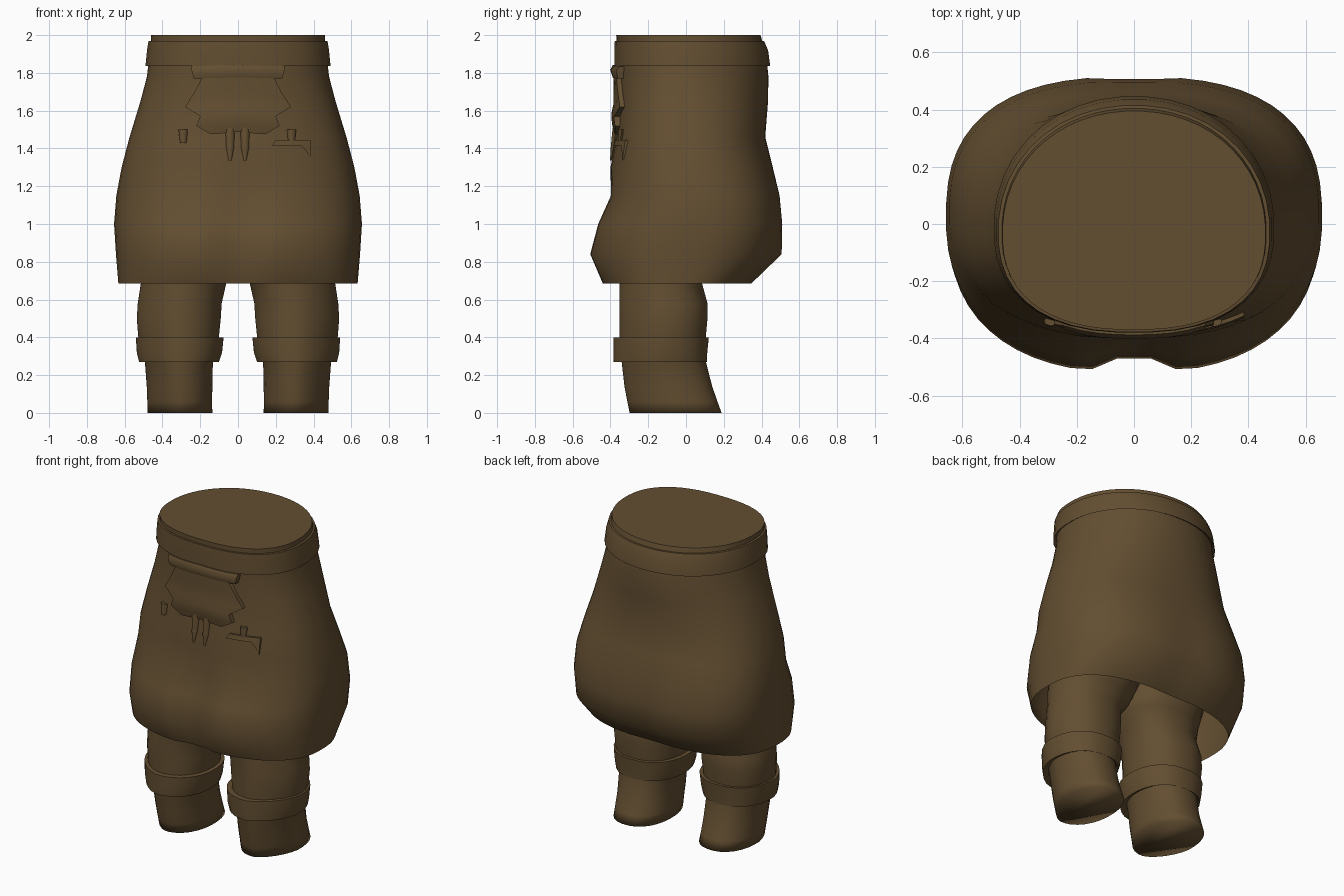
import bpy, bmesh, math

if "Cube" in bpy.data.objects:
    bpy.data.objects.remove(bpy.data.objects["Cube"])

brown = bpy.data.materials.new("brown")
brown.diffuse_color = (0.125, 0.077, 0.031, 1)
brown.use_nodes = True
brown.node_tree.nodes["Principled BSDF"].inputs["Base Color"].default_value = brown.diffuse_color


def finish(name, bm, angle=50):
    bmesh.ops.recalc_face_normals(bm, faces=bm.faces)
    me = bpy.data.meshes.new(name)
    bm.to_mesh(me)
    bm.free()
    me.materials.append(brown)
    ob = bpy.data.objects.new(name, me)
    bpy.context.collection.objects.link(ob)
    bpy.ops.object.select_all(action='DESELECT')
    ob.select_set(True)
    bpy.context.view_layer.objects.active = ob
    bpy.ops.object.shade_smooth_by_angle(angle=math.radians(angle))
    return ob


def dent(x, z):
    """Centre crease, strongest around the bulge above the hem."""
    t = min(1, max(0, (0.16 - abs(x)) / 0.10))
    return t * max(0, 1 - abs(z - 0.88) / 0.4)


def body_shape(z):
    """Back roundness and depth of the widest line; rounder toward the waist."""
    t = min(1, max(0, (z - 1.0) / 0.75))
    return 2.6 - 0.52 * t, -0.045 * t


def ring(row, count, powers=None, crease=False):
    """Rounded cross-section from (z, x min, x max, y front, y back).
    powers: front right, front left, back; body shape when None."""
    z, x0, x1, yf, yb = row
    cx, cy, hw = (x0 + x1) / 2, (yf + yb) / 2, (x1 - x0) / 2
    if powers:
        fr, fl, back = powers
    else:
        fr = fl = 2.4
        back, shift = body_shape(z)
        cy += shift
    pts = []
    for i in range(count):
        a = 2 * math.pi * (i + 0.5) / count
        c, s = math.cos(a), math.sin(a)
        n = back if s > 0 else (fr if c > 0 else fl)
        x = cx + hw * math.copysign(abs(c) ** (2 / n), c)
        y = cy + ((yb - cy) if s > 0 else (yf - cy)) * abs(s) ** (2 / n)
        if crease:
            y += dent(x, z) * (0.055 if s < 0 else -0.013)
        pts.append((x, y, z))
    return pts


def loft(name, rows, count, bottom=False, top=False, angle=50, **kw):
    bm = bmesh.new()
    rings = [[bm.verts.new(p) for p in ring(r, count, **kw)] for r in rows]
    for a, b in zip(rings, rings[1:]):
        for i in range(count):
            j = (i + 1) % count
            bm.faces.new((a[i], a[j], b[j], b[i]))
    if bottom:
        bm.faces.new(rings[0])
    if top:
        bm.faces.new(rings[-1])
    return finish(name, bm, angle)


# Skirted body, open at the hem and capped at the waist
body = [(z, -w, w, f, b) for z, w, f, b in [
    (0.685, 0.634, -0.45, 0.35), (0.84, 0.647, -0.52, 0.512),
    (1.00, 0.657, -0.475, 0.515), (1.15, 0.645, -0.405, 0.50),
    (1.30, 0.617, -0.40, 0.46), (1.46, 0.575, -0.37, 0.42),
    (1.65, 0.517, -0.36, 0.435), (1.78, 0.483, -0.36, 0.437),
    (1.90, 0.468, -0.365, 0.425), (2.0, 0.46, -0.37, 0.395)]]
loft("skirt_body", body, 56, top=True, crease=True)

# Waistband
loft("waistband", [(1.86, -0.46, 0.46, -0.35, 0.41), (1.837, -0.491, 0.491, -0.38, 0.447),
                   (1.92, -0.483, 0.483, -0.38, 0.436), (1.968, -0.475, 0.475, -0.378, 0.415),
                   (1.972, -0.45, 0.45, -0.35, 0.38)], 40, angle=40)

# Legs and leg bands, with the outer front corner cut rounder
leg = [(0.0, 0.135, 0.479, -0.30, 0.19), (0.06, 0.136, 0.481, -0.312, 0.168),
       (0.14, 0.135, 0.484, -0.327, 0.14), (0.27, 0.132, 0.494, -0.342, 0.107),
       (0.33, 0.11, 0.515, -0.352, 0.10), (0.40, 0.10, 0.529, -0.354, 0.106),
       (0.50, 0.09, 0.537, -0.354, 0.115), (0.58, 0.085, 0.532, -0.354, 0.115),
       (0.69, 0.06, 0.515, -0.354, 0.085), (0.78, 0.0, 0.52, -0.36, 0.11),
       (0.95, -0.05, 0.53, -0.34, 0.2)]
band = [(0.29, 0.14, 0.48, -0.33, 0.08), (0.27, 0.100, 0.525, -0.384, 0.112),
        (0.32, 0.083, 0.537, -0.386, 0.114), (0.398, 0.075, 0.542, -0.386, 0.122),
        (0.40, 0.12, 0.50, -0.33, 0.09)]
for side, s in (("right", 1), ("left", -1)):
    def flip(rows):
        return rows if s > 0 else [(z, -b, -a, f, k) for z, a, b, f, k in rows]
    powers = (1.6, 2.1, 2.25) if s > 0 else (2.1, 1.6, 2.25)
    loft("leg_" + side, flip(leg), 28, bottom=True, top=True, angle=120, powers=powers)
    loft("leg_band_" + side, flip(band), 28, angle=40, powers=powers)


def front_y(x, z):
    """Depth of the body's front at a given point."""
    for a, b in zip(body, body[1:]):
        if a[0] <= z <= b[0]:
            t = (z - a[0]) / (b[0] - a[0])
            w, f, k = (a[i] + (b[i] - a[i]) * t for i in (2, 3, 4))
            cy = (f + k) / 2 + body_shape(z)[1]
            d = max(0, 1 - abs(x / w) ** 2.4) ** (1 / 2.4)
            return cy - (cy - f) * d + 0.055 * dent(x, z)


def plate(name, rows, cols=8, droop=0.0, angle=60):
    """Raised panel that follows the body; rows are (z, x min, x max, lift)."""
    bm = bmesh.new()
    grid = []
    for z, x0, x1, lift in rows:
        line = []
        for i in range(cols + 1):
            x = x0 + (x1 - x0) * i / cols
            zz = z + droop * (1 - abs(2 * i / cols - 1))
            line.append(bm.verts.new((x, front_y(x, zz) - lift, zz)))
        grid.append(line)
    for a, b in zip(grid, grid[1:]):
        for i in range(cols):
            bm.faces.new((a[i], a[i + 1], b[i + 1], b[i]))
    # rim sinks into the body
    rim = [e for e in bm.edges if e.is_boundary]
    new = bmesh.ops.extrude_edge_only(bm, edges=rim)["geom"]
    for v in new:
        if isinstance(v, bmesh.types.BMVert):
            v.co.y = front_y(v.co.x, v.co.z) + 0.008
    return finish(name, bm, angle)


# Front ornament: upper flap and scalloped panel
plate("ornament_flap", [(1.835, -0.25, 0.25, 0.025), (1.81, -0.245, 0.245, 0.04),
                        (1.77, -0.235, 0.235, 0.028)], droop=0.006)
plate("ornament_panel", [(1.775, -0.19, 0.19, 0.025), (1.69, -0.235, 0.235, 0.024),
                         (1.62, -0.28, 0.28, 0.024), (1.57, -0.20, 0.20, 0.032),
                         (1.52, -0.22, 0.22, 0.026), (1.475, -0.145, 0.145, 0.012)], droop=0.012)


def peg(name, x, z_top, z_low, r_top, r_low, sides=8):
    """Tapered hanging piece resting on the body."""
    bm = bmesh.new()
    bmesh.ops.create_cone(bm, cap_ends=True, segments=sides, radius1=r_low, radius2=r_top,
                          depth=z_top - z_low)
    for v in bm.verts:
        z = v.co.z + (z_top + z_low) / 2
        v.co = (v.co.x + x, v.co.y * 0.7 + front_y(x, z) - 0.004, z)
    return finish(name, bm)


# Hanging fangs and small pegs
for side, x in (("left", -0.042), ("right", 0.037)):
    peg("fang_" + side, x, 1.51, 1.40, 0.025, 0.02)
    peg("fang_tip_" + side, x, 1.40, 1.335, 0.02, 0.007)
peg("peg_left", -0.29, 1.50, 1.43, 0.025, 0.017)
peg("peg_right", 0.283, 1.50, 1.435, 0.025, 0.017)

# Bracket below the right peg
plate("bracket_bar", [(1.445, 0.20, 0.385, 0.014), (1.415, 0.18, 0.385, 0.014)], cols=4)
plate("bracket_flap", [(1.415, 0.335, 0.385, 0.012), (1.38, 0.365, 0.385, 0.01),
                       (1.34, 0.382, 0.385, 0.006)], cols=1)
